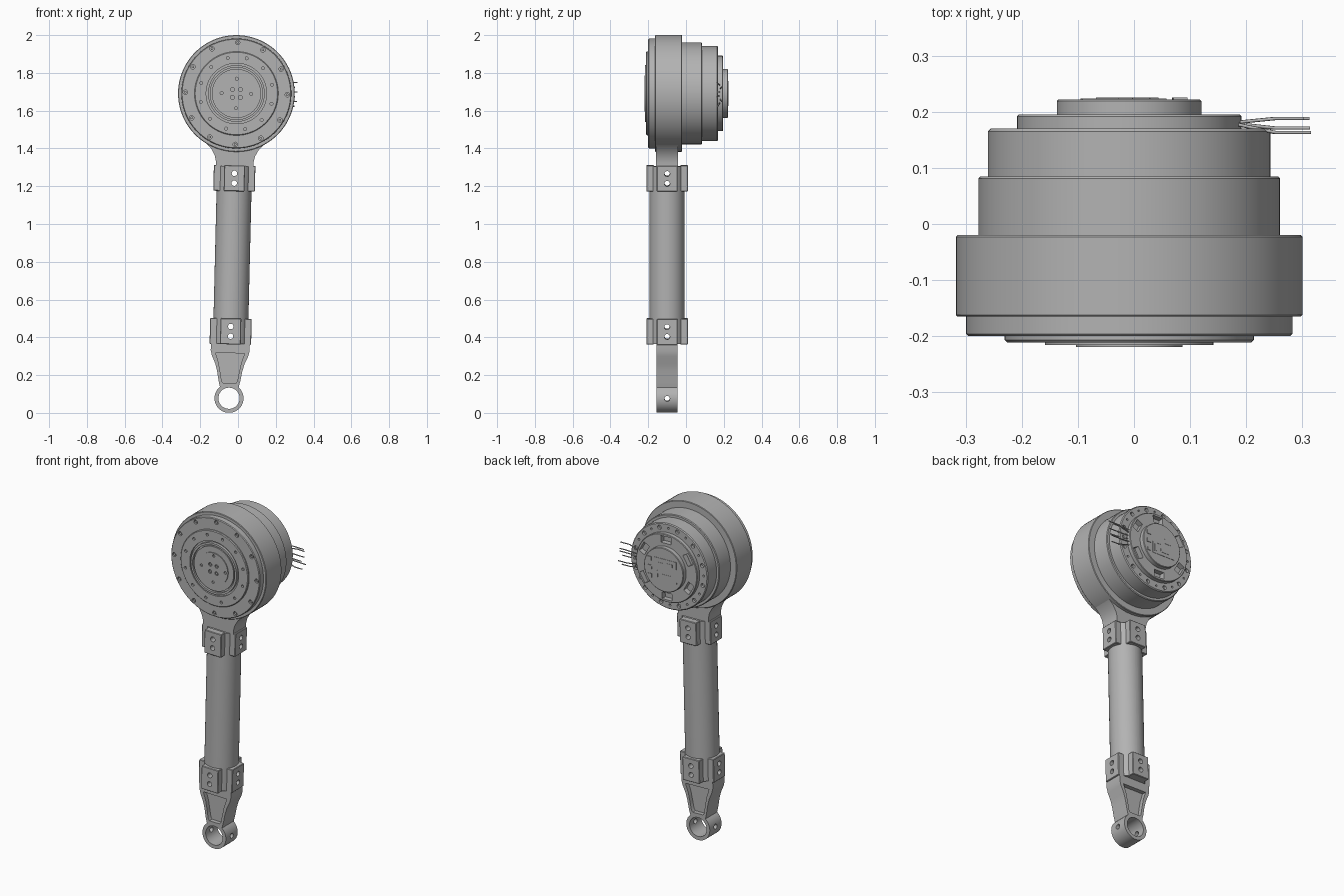
import bpy, bmesh
from math import sin, cos, pi, radians
from mathutils import Matrix, Vector

old = bpy.data.objects.get("Cube")
if old:
    bpy.data.objects.remove(old)

grey = bpy.data.materials.new("machined grey")
grey.use_nodes = True
grey.diffuse_color = (0.45, 0.45, 0.45, 1)
grey.node_tree.nodes["Principled BSDF"].inputs["Base Color"].default_value = (0.45, 0.45, 0.45, 1)

# Everything hangs from the motor axis and leans slightly
FRAME = Matrix.Translation((-0.0085, 0, 1.691)) @ Matrix.Rotation(0.0242, 4, 'Y')
STRUT_Y = -0.1


def finish(bm, name, smooth=30):
    bmesh.ops.recalc_face_normals(bm, faces=bm.faces)
    mesh = bpy.data.meshes.new(name)
    bm.to_mesh(mesh)
    bm.free()
    obj = bpy.data.objects.new(name, mesh)
    bpy.context.collection.objects.link(obj)
    obj.matrix_world = FRAME
    mesh.materials.append(grey)
    select(obj)
    bpy.ops.object.shade_smooth_by_angle(angle=radians(smooth))
    return obj


def select(obj):
    bpy.ops.object.select_all(action='DESELECT')
    obj.select_set(True)
    bpy.context.view_layer.objects.active = obj


def lathe(name, profile, steps=96):
    """Spin (radius, y) points about the motor axis."""
    bm = bmesh.new()
    vs = [bm.verts.new((r, y, 0)) for r, y in profile]
    es = [bm.edges.new(pair) for pair in zip(vs, vs[1:])]
    bmesh.ops.spin(bm, geom=vs + es, cent=(0, 0, 0), axis=(0, 1, 0), angle=2 * pi, steps=steps)
    bmesh.ops.remove_doubles(bm, verts=bm.verts, dist=1e-5)
    return finish(bm, name)


def add_prism(bm, outline, y0, y1):
    vs = [bm.verts.new((x, y0, z)) for x, z in outline]
    face = bm.faces.new(vs)
    out = bmesh.ops.extrude_face_region(bm, geom=[face])
    moved = [v for v in out["geom"] if isinstance(v, bmesh.types.BMVert)]
    bmesh.ops.translate(bm, verts=moved, vec=(0, y1 - y0, 0))


def add_cyl(bm, centre, axis, r, length, seg=20):
    rot = Vector((0, 0, 1)).rotation_difference(Vector(axis)).to_matrix().to_4x4()
    bmesh.ops.create_cone(bm, cap_ends=True, segments=seg, radius1=r, radius2=r,
                          depth=length, matrix=Matrix.Translation(centre) @ rot)


def add_box(bm, centre, size, turn=0):
    """Box, then turned about the motor axis."""
    bmesh.ops.create_cube(bm, size=1, matrix=Matrix.Rotation(turn, 4, 'Y')
                          @ Matrix.Translation(centre) @ Matrix.Diagonal((*size, 1)))


def bolt_circle(bm, count, ring, r, y, depth, start=0):
    for i in range(count):
        a = start + 2 * pi * i / count
        add_cyl(bm, (ring * sin(a), y, ring * cos(a)), (0, 1, 0), r, depth, 14)


def cut(obj, bm):
    cutter = finish(bm, "cutter")
    cutter.hide_render = True
    mod = obj.modifiers.new("cut", 'BOOLEAN')
    mod.operation, mod.solver, mod.object = 'DIFFERENCE', 'EXACT', cutter
    select(obj)
    bpy.ops.object.modifier_apply(modifier=mod.name)
    bpy.data.objects.remove(cutter)
    bpy.ops.object.shade_smooth_by_angle(angle=radians(30))


def mirrored(side):
    """Close a right-hand (x, z) outline with its mirror image."""
    return side + [(-x, z) for x, z in reversed(side)]


# Motor: housing, front plate, hub, body and rear cap
lathe("housing", [(0, -.165), (.306, -.165), (.309, -.162), (.309, -.023), (.306, -.02), (0, -.02)])
front = lathe("front_plate", [(0, -.2), (.16, -.2), (.16, -.211), (.218, -.211), (.222, -.207),
                              (.222, -.2), (.287, -.2), (.291, -.196), (.291, -.16), (0, -.16)])
hub = lathe("output_hub", [(0, -.219), (.095, -.219), (.095, -.214), (.13, -.214), (.13, -.203),
                           (.138, -.203), (.138, -.216), (.15, -.216), (.15, -.195), (0, -.195)])
lathe("motor_body", [(0, -.03), (.269, -.03), (.269, .081), (.265, .085), (0, .085)])
cap = lathe("rear_cap", [(0, .08), (.252, .08), (.252, .165), (.247, .17), (.2, .17),
                         (.2, .192), (.197, .195), (0, .195)])
lathe("rear_cover", [(0, .19), (.129, .19), (.129, .219), (.126, .222), (0, .222)])

# Front bolt holes
bm = bmesh.new()
bolt_circle(bm, 12, .27, .012, -.2, .03)
bolt_circle(bm, 12, .194, .008, -.211, .02, pi / 12)
cut(front, bm)
bm = bmesh.new()
bolt_circle(bm, 4, .078, .008, -.219, .016)
bolt_circle(bm, 4, .03, .011, -.219, .016, pi / 4)
cut(hub, bm)
bm = bmesh.new()
bolt_circle(bm, 12, .27, .007, -.192, .01)
bolt_circle(bm, 4, .03, .006, -.215, .006, pi / 4)
finish(bm, "front_screws")

# Rear cap windows and rim holes
bm = bmesh.new()
for i in range(6):
    add_box(bm, (0, .19, .166), (.066, .05, .04), i * pi / 3)
bolt_circle(bm, 12, .226, .012, .17, .03, pi / 12)
bolt_circle(bm, 12, .226, .006, .17, .03)
cut(cap, bm)

# Circuit board and its chips on the rear cover
bm = bmesh.new()
add_box(bm, (-.01, .222, 0), (.15, .004, .13))
for x, z, w, h in [(-.04, .03, .04, .03), (.02, .02, .03, .04), (-.02, -.035, .06, .02), (.045, -.03, .015, .04)]:
    add_box(bm, (x, .222, z), (w, .007, h))
for z in (-.05, 0, .05):
    add_box(bm, (.09, .222, z), (.025, .007, .022))
finish(bm, "circuit_board")

# Loose wires
for i in range(6):
    z = .065 - .025 * i
    curve = bpy.data.curves.new("wire", 'CURVE')
    curve.dimensions = '3D'
    curve.bevel_depth = .003
    curve.bevel_resolution = 2
    curve.use_fill_caps = True
    curve.materials.append(grey)
    y = .188 if i % 3 == 1 else .163 + .004 * (i % 3)
    path = [(.18, .18, z * .7), (.22, (y + .18) / 2, z * .85), (.26, y, z), (.322 - .012 * (i % 2), y, z)]
    spline = curve.splines.new('POLY')
    spline.points.add(len(path) - 1)
    for p, co in zip(spline.points, path):
        p.co = (*co, 1)
    wire = bpy.data.objects.new("wire", curve)
    bpy.context.collection.objects.link(wire)
    wire.matrix_world = FRAME

# Flared neck under the housing
bm = bmesh.new()
add_prism(bm, mirrored([(.1, -.384), (.1, -.36), (.107, -.33), (.125, -.297), (.155, -.266),
                        (.195, -.238), (.15, -.1)]), -.16, -.042)
finish(bm, "neck")

# Tube with four clamp blocks at each end, drilled both ways
bm = bmesh.new()
add_cyl(bm, (0, STRUT_Y, -.855), (0, 0, 1), .0925, .94, 64)
tube = finish(bm, "tube")
holes = []
for name, z in (("upper_clamp", -.449), ("lower_clamp", -1.26)):
    bm = bmesh.new()
    for s in (-1, 1):
        add_box(bm, (s * .09, STRUT_Y, z), (.04, .11, .137))
        add_box(bm, (0, STRUT_Y + s * .09, z), (.11, .04, .137))
    clamp = finish(bm, name)
    mod = clamp.modifiers.new("edge", 'BEVEL')
    mod.width, mod.segments = .003, 1
    select(clamp)
    bpy.ops.object.modifier_apply(modifier=mod.name)
    here = [z + .026, z - .026]
    holes += here
    for axis in ((1, 0, 0), (0, 1, 0)):
        bm = bmesh.new()
        for h in here:
            add_cyl(bm, (0, STRUT_Y, h), axis, .0145, .4)
        cut(clamp, bm)
for axis in ((1, 0, 0), (0, 1, 0)):
    bm = bmesh.new()
    for h in holes:
        add_cyl(bm, (0, STRUT_Y, h), axis, .0145, .4)
    cut(tube, bm)

# Tapered end arm blending into the eye
EYE = -1.614
bm = bmesh.new()
eye_arc = [(.077 * sin(a), EYE + .077 * cos(a)) for a in [radians(40 + 7 * i) for i in range(20)]]
add_prism(bm, mirrored([(.103, -1.325), (.103, -1.362), (.096, -1.39), (.078, -1.43), (.067, -1.47),
                        (.058, -1.52), (.052, -1.545)] + eye_arc), -.155, -.045)
arm = finish(bm, "end_arm")
bm = bmesh.new()
pocket = mirrored([(.077, -1.375), (.06, -1.425), (.05, -1.475), (.041, -1.525), (.033, -1.535)])
add_prism(bm, pocket, -.2, -.13)
add_prism(bm, pocket, -.07, 0)
add_cyl(bm, (0, STRUT_Y, EYE), (0, 1, 0), .056, .4, 48)
cut(arm, bm)
bm = bmesh.new()
add_cyl(bm, (0, STRUT_Y, EYE), (1, 0, 0), .0145, .4)
cut(arm, bm)
